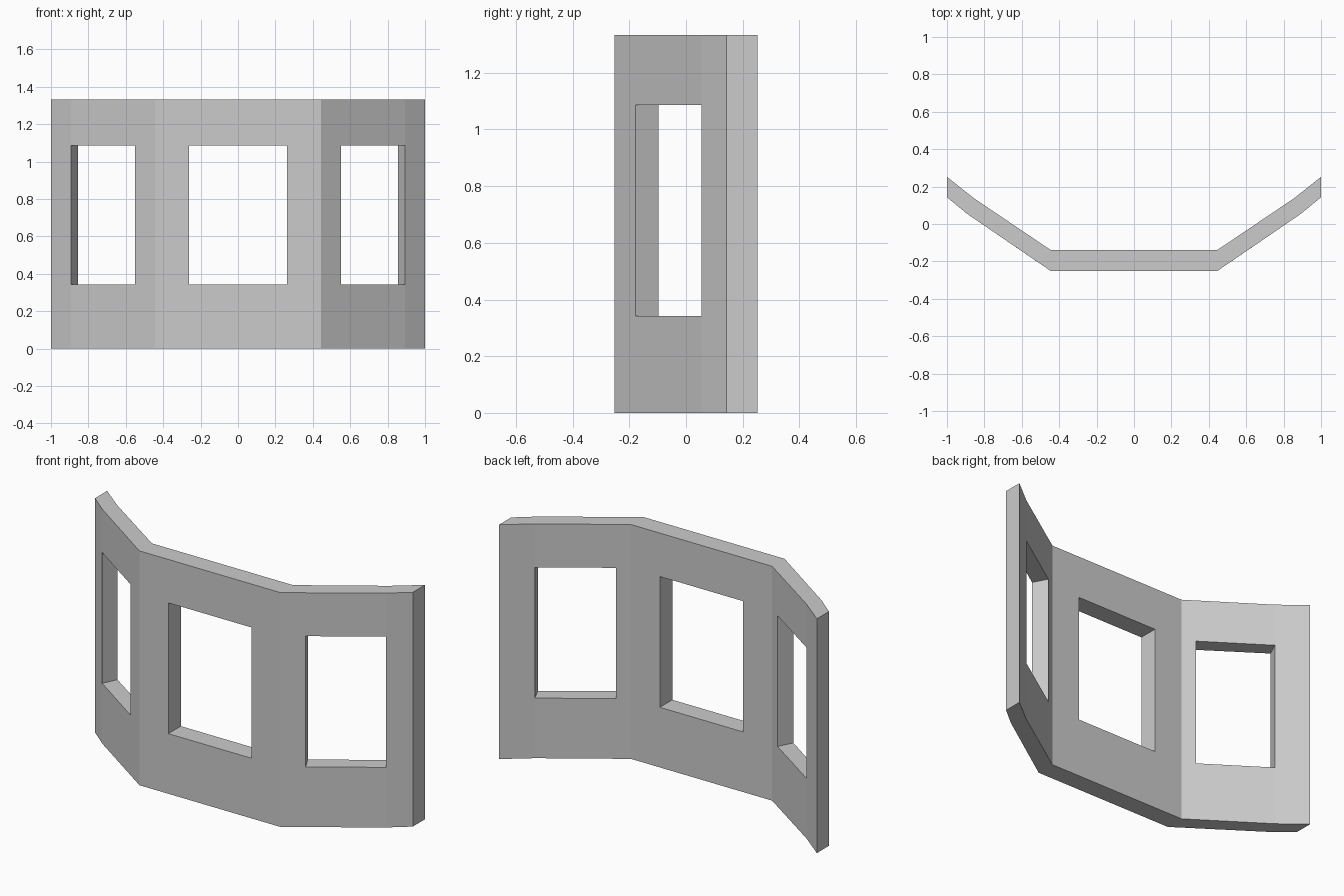
import bpy, bmesh

if "Cube" in bpy.data.objects:
    bpy.data.objects.remove(bpy.data.objects["Cube"])

# Wall plan, right half: (front point, back point) at each vertical break
half = [
    ((0.262, -0.252), (0.262, -0.140)),   # centre window jamb
    ((0.444, -0.252), (0.444, -0.140)),   # bend
    ((0.551, -0.179), (0.508, -0.097)),   # side window inner jamb
    ((0.893, 0.055), (0.855, 0.137)),     # side window outer jamb and bend
    ((1.000, 0.143), (1.000, 0.252)),     # wall end
]
mirrored = [tuple((-x, y) for x, y in pair) for pair in reversed(half)]
stations = mirrored + half
heights = [0, 0.342, 1.086, 1.333]
window_bays = {1, 4, 7}

bm = bmesh.new()
front, back = [[[bm.verts.new((*s[side], z)) for z in heights] for s in stations]
               for side in (0, 1)]
opposite = {f: b for fc, bc in zip(front, back) for f, b in zip(fc, bc)}

# Front and back skins, leaving the window cells open
skin = []
for i in range(len(stations) - 1):
    for k in range(len(heights) - 1):
        if k == 1 and i in window_bays:
            continue
        quad = [front[i][k], front[i + 1][k], front[i + 1][k + 1], front[i][k + 1]]
        skin.append(bm.faces.new(quad))
        bm.faces.new([opposite[v] for v in reversed(quad)])

# Rim, jambs, sills and heads close the open edges
rim = [e for e in {e for f in skin for e in f.edges} if e.is_boundary]
for e in rim:
    a, b = e.verts
    bm.faces.new((a, b, opposite[b], opposite[a]))

bmesh.ops.recalc_face_normals(bm, faces=bm.faces[:])
# Merge the coplanar cells into plain flat panels
bmesh.ops.dissolve_limit(bm, angle_limit=0.002, verts=bm.verts[:], edges=bm.edges[:])

mesh = bpy.data.meshes.new("bay_window_wall")
bm.to_mesh(mesh)
bm.free()
wall = bpy.data.objects.new("bay_window_wall", mesh)
bpy.context.collection.objects.link(wall)
